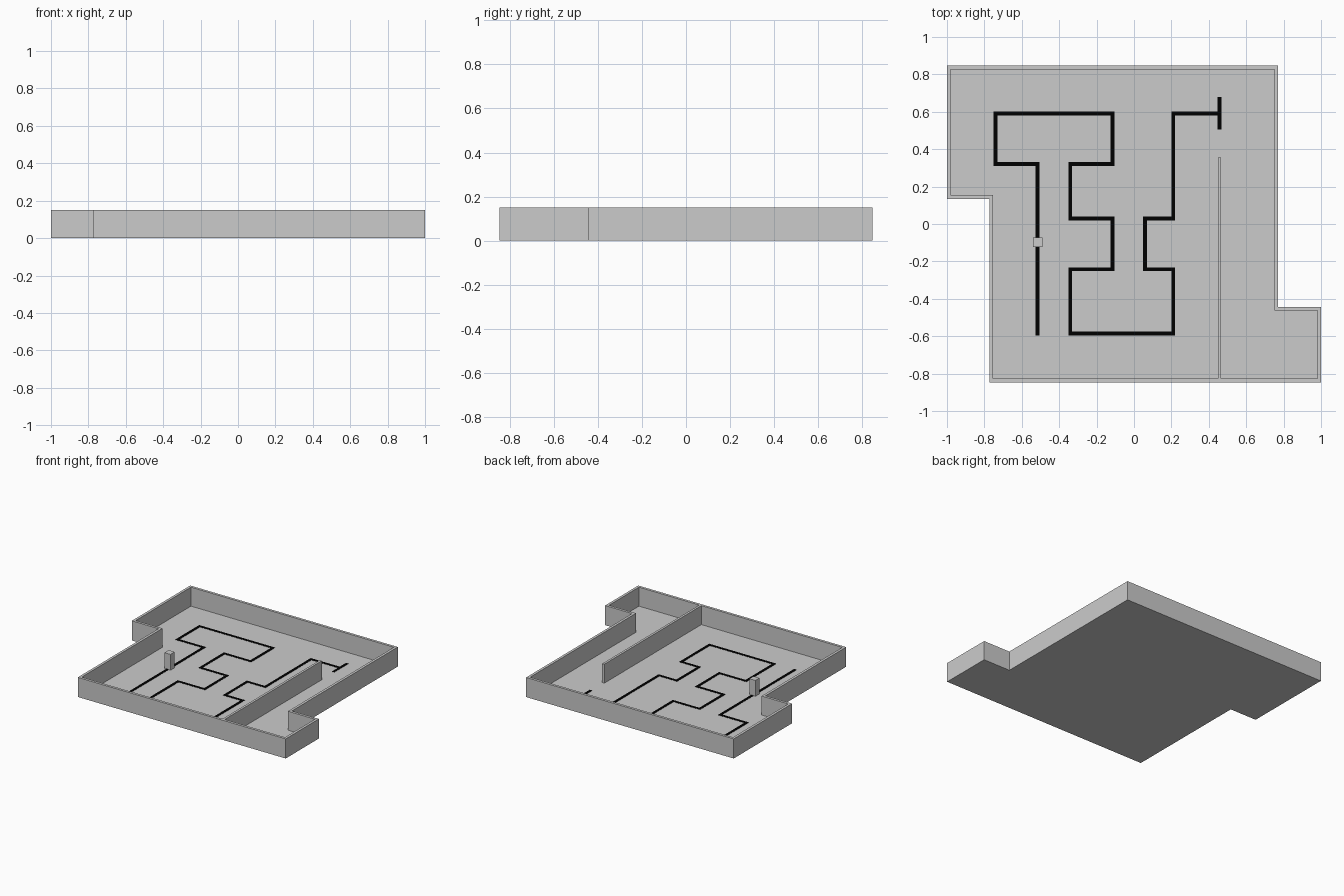
import bpy, bmesh
from mathutils import Vector

if "Cube" in bpy.data.objects:
    bpy.data.objects.remove(bpy.data.objects["Cube"])

FLOOR, TOP = 0.005, 0.151


def finish(name, bm, material=None):
    bmesh.ops.recalc_face_normals(bm, faces=bm.faces)
    mesh = bpy.data.meshes.new(name)
    bm.to_mesh(mesh)
    bm.free()
    obj = bpy.data.objects.new(name, mesh)
    bpy.context.collection.objects.link(obj)
    if material:
        mesh.materials.append(material)
    return obj


def extrude_up(bm, z0, z1):
    geom = bmesh.ops.extrude_face_region(bm, geom=bm.faces[:])["geom"]
    verts = [g for g in geom if isinstance(g, bmesh.types.BMVert)]
    bmesh.ops.translate(bm, vec=(0, 0, z1 - z0), verts=verts)


def slab(name, points, z0, z1):
    bm = bmesh.new()
    bm.faces.new([bm.verts.new((x, y, z0)) for x, y in points])
    extrude_up(bm, z0, z1)
    return finish(name, bm)


def strip(name, points, left, right, z0, z1, closed=False, material=None):
    """Mitred band along a path, offset to its left and right."""
    bm = bmesh.new()
    pts = [Vector(p) for p in points]
    n = len(pts)
    rows = []
    for i, p in enumerate(pts):
        before = pts[i - 1] if closed or i > 0 else None
        after = pts[(i + 1) % n] if closed or i < n - 1 else None
        d1 = (p - before).normalized() if before else (after - p).normalized()
        d2 = (after - p).normalized() if after else d1
        n1, n2 = Vector((-d1.y, d1.x)), Vector((-d2.y, d2.x))
        miter = (n1 + n2) / (1 + n1.dot(n2))
        rows.append([bm.verts.new((*(p + miter * o), z0)) for o in (left, -right)])
    for i in range(n if closed else n - 1):
        a, b = rows[i], rows[(i + 1) % n]
        bm.faces.new((a[0], a[1], b[1], b[0]))
    extrude_up(bm, z0, z1)
    return finish(name, bm, material)


black = bpy.data.materials.new("black_line")
black.diffuse_color = (0, 0, 0, 1)
black.use_nodes = True
black.node_tree.nodes["Principled BSDF"].inputs["Base Color"].default_value = black.diffuse_color

# Floor and surrounding wall, outline runs anticlockwise
outline = [(-0.773, -0.847), (1, -0.847), (1, -0.443), (0.77, -0.443),
           (0.77, 0.847), (-1, 0.847), (-1, 0.135), (-0.773, 0.135)]
slab("floor", outline, 0, FLOOR)
strip("outer_wall", outline, 0.02, 0, FLOOR, TOP, closed=True)

# Partition wall and obstacle post
strip("partition_wall", [(0.457, -0.827), (0.457, 0.355)], 0.009, 0.009, FLOOR, TOP)
strip("obstacle_post", [(-0.515, -0.123), (-0.515, -0.072)], 0.0255, 0.0255, FLOOR, 0.127)

# Black track line on the floor with its end bar
track = [(-0.515, -0.596), (-0.515, 0.32), (-0.741, 0.32), (-0.741, 0.59),
         (-0.115, 0.59), (-0.115, 0.32), (-0.341, 0.32), (-0.341, 0.03),
         (-0.115, 0.03), (-0.115, -0.242), (-0.341, -0.242), (-0.341, -0.586),
         (0.21, -0.586), (0.21, -0.242), (0.058, -0.242), (0.058, 0.03),
         (0.21, 0.03), (0.21, 0.59), (0.447, 0.59)]
strip("track_line", track, 0.0105, 0.0105, FLOOR, FLOOR + 0.002, material=black)
strip("track_end_bar", [(0.457, 0.505), (0.457, 0.678)], 0.01, 0.01,
      FLOOR, FLOOR + 0.002, material=black)
